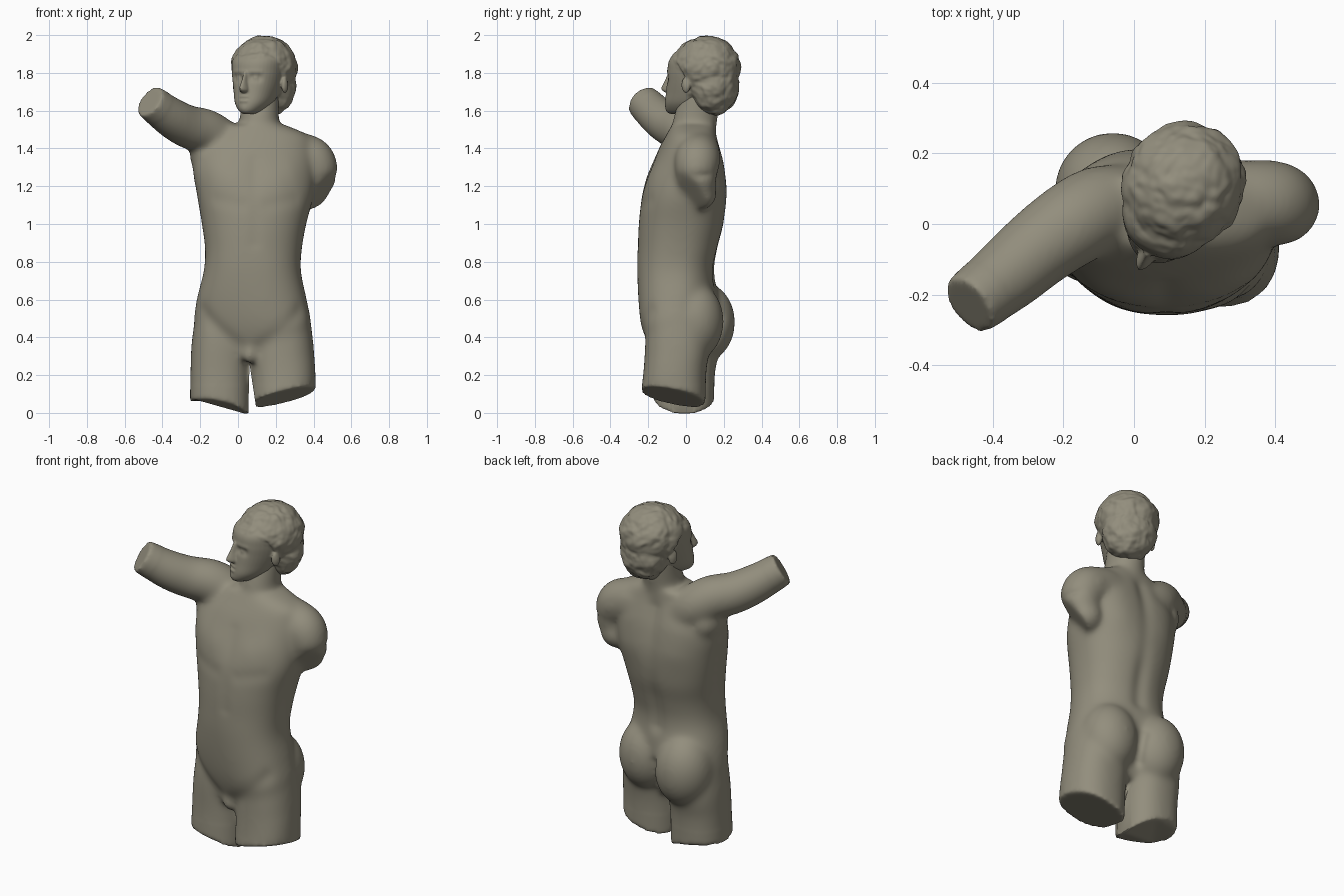
import bpy, bmesh, math
from mathutils import Vector, Matrix, noise

if "Cube" in bpy.data.objects:
    bpy.data.objects.remove(bpy.data.objects["Cube"])

stone = bpy.data.materials.new("olive_grey_stone")
stone.diffuse_color = (0.29, 0.27, 0.205, 1)
stone.use_nodes = True
stone.node_tree.nodes["Principled BSDF"].inputs["Base Color"].default_value = stone.diffuse_color


def curve_through(pts, steps=6):
    """Catmull-Rom interpolation of tuples of any length."""
    out = []
    for i in range(len(pts) - 1):
        a, b = pts[max(i - 1, 0)], pts[i]
        c, d = pts[i + 1], pts[min(i + 2, len(pts) - 1)]
        for s in range(steps):
            t = s / steps
            out.append([0.5 * (2 * q + (r - p) * t + (2 * p - 5 * q + 4 * r - w) * t * t
                               + (3 * q - p - 3 * r + w) * t ** 3)
                        for p, q, r, w in zip(a, b, c, d)])
    return out + [list(pts[-1])]


def skin(bm, rings):
    """Closed skin over rings of points, with flat caps."""
    vs = [[bm.verts.new(p) for p in ring] for ring in rings]
    n = len(vs[0])
    for a, b in zip(vs, vs[1:]):
        for i in range(n):
            j = (i + 1) % n
            bm.faces.new((a[i], a[j], b[j], b[i]))
    bm.faces.new(vs[0][::-1])
    bm.faces.new(vs[-1])
    return [v for ring in vs for v in ring]


def loft(bm, sections, power=2.3, n=40, shear=None):
    """Upright loft; each section is z, x0, x1, y0, y1, twist in degrees."""
    rings = []
    for z, x0, x1, y0, y1, rot in curve_through(sections):
        ring = []
        for k in range(n):
            c, s = math.cos(k * math.tau / n), math.sin(k * math.tau / n)
            p = Vector((math.copysign(abs(c) ** (2 / power), c) * (x1 - x0) / 2,
                        math.copysign(abs(s) ** (2 / power), s) * (y1 - y0) / 2, z))
            p = Matrix.Rotation(math.radians(rot), 3, 'Z') @ p
            p += Vector(((x0 + x1) / 2, (y0 + y1) / 2, 0))
            if shear:
                p.z += shear(p.x, p.y) * max(0, 1 - z / 0.3)
            ring.append(p)
        rings.append(ring)
    skin(bm, rings)


def tube(bm, path, n=32):
    """Round limb through points x, y, z, radius."""
    pts = curve_through(path)
    rings = []
    for i, (x, y, z, r) in enumerate(pts):
        t = Vector(pts[min(i + 1, len(pts) - 1)][:3]) - Vector(pts[max(i - 1, 0)][:3])
        q = t.to_track_quat('Z', 'Y')
        rings.append([Vector((x, y, z)) + q @ Vector((r * math.cos(k * math.tau / n),
                      r * math.sin(k * math.tau / n), 0)) for k in range(n)])
    return skin(bm, rings)


def ball(bm, centre, radii, sub=4):
    m = Matrix.Translation(centre) @ Matrix.Diagonal((*radii, 1))
    return bmesh.ops.create_icosphere(bm, subdivisions=sub, radius=1, matrix=m)["verts"]


def make(bm, name):
    bmesh.ops.recalc_face_normals(bm, faces=bm.faces)
    me = bpy.data.meshes.new(name)
    bm.to_mesh(me)
    bm.free()
    ob = bpy.data.objects.new(name, me)
    bpy.context.collection.objects.link(ob)
    me.materials.append(stone)
    return ob


def apply_mod(ob, kind, **props):
    m = ob.modifiers.new("step", kind)
    for k, v in props.items():
        setattr(m, k, v)
    bpy.context.view_layer.objects.active = ob
    bpy.ops.object.modifier_apply(modifier=m.name)


def sculpt(ob, strokes):
    """Push the surface along its normal near each stroke: start, end, radius, amount."""
    for p, q, r, amt in strokes:
        p, q = Vector(p), Vector(q)
        d = q - p
        normals = [v.normal.copy() for v in ob.data.vertices]
        for v, nrm in zip(ob.data.vertices, normals):
            t = max(0, min(1, (v.co - p).dot(d) / d.length_squared)) if d.length else 0
            e = (v.co - p - d * t).length / r
            if e < 2.5:
                v.co += nrm * amt * math.exp(-e * e)


# ---- torso, neck, legs and arms
bm = bmesh.new()
loft(bm, [(0.28, -0.16, 0.32, -0.16, 0.08, -12), (0.36, -0.21, 0.375, -0.195, 0.12, -12),
          (0.47, -0.235, 0.39, -0.228, 0.16, -12), (0.6, -0.22, 0.365, -0.247, 0.165, -9),
          (0.75, -0.182, 0.334, -0.258, 0.15, -4), (0.87, -0.175, 0.339, -0.257, 0.17, 0),
          (1.0, -0.192, 0.362, -0.252, 0.202, 0), (1.15, -0.217, 0.4, -0.234, 0.214, 2),
          (1.3, -0.24, 0.41, -0.182, 0.2, 3), (1.4, -0.21, 0.4, -0.142, 0.178, 3),
          (1.47, -0.15, 0.37, -0.105, 0.16, 2), (1.525, -0.07, 0.25, -0.075, 0.155, 0)])
loft(bm, [(1.4, -0.02, 0.25, -0.11, 0.16, 0), (1.5, 0.0, 0.225, -0.075, 0.16, 0),
          (1.57, 0.01, 0.217, -0.065, 0.17, 0), (1.72, 0.02, 0.22, -0.02, 0.19, 0)], 2)
loft(bm, [(0, -0.254, 0.062, -0.172, 0.148, 0), (0.2, -0.252, 0.064, -0.167, 0.155, 0),
          (0.36, -0.247, 0.066, -0.167, 0.18, 0), (0.52, -0.225, 0.05, -0.16, 0.17, 0)],
     2.3, shear=lambda x, y: 0.058 - 0.066 * max(0, (x + 0.25) / 0.3) ** 2 + 0.02 * (y / 0.15) ** 2)
loft(bm, [(0, 0.073, 0.412, -0.237, 0.103, 0), (0.2, 0.07, 0.409, -0.224, 0.108, 0),
          (0.36, 0.07, 0.4, -0.217, 0.125, 0), (0.52, 0.09, 0.38, -0.205, 0.12, 0)],
     2.3, shear=lambda x, y: 0.085 + 0.25 * (x - 0.25) - 0.2 * (y + 0.065))
ball(bm, (-0.06, 0.095, 0.48), (0.165, 0.165, 0.21))      # buttocks
ball(bm, (0.215, 0.045, 0.485), (0.16, 0.155, 0.205))
ball(bm, (0.062, -0.165, 0.31), (0.045, 0.05, 0.05))
ball(bm, (-0.17, 0.02, 1.36), (0.085, 0.12, 0.1))        # raised armpit
ARM_END = Vector((-0.468, -0.23, 1.65))
tube(bm, [(0.02, 0.06, 1.38, 0.1), (-0.09, 0.045, 1.435, 0.122), (-0.175, 0.0, 1.488, 0.122),
          (-0.27, -0.068, 1.517, 0.114), (-0.36, -0.145, 1.568, 0.106), (*ARM_END, 0.091)])


# short arm stump with a sloping cut
def slope_cut(verts):
    nrm = Vector((0.62, -0.5, -0.6)).normalized()
    for v in verts:
        v.co -= nrm * max(0, (v.co - Vector((0.452, 0.03, 1.18))).dot(nrm)) * 0.95


slope_cut(tube(bm, [(0.2, 0.07, 1.4, 0.1), (0.3, 0.07, 1.385, 0.107), (0.39, 0.06, 1.34, 0.12),
                    (0.42, 0.055, 1.26, 0.11), (0.41, 0.065, 1.18, 0.092)]))
slope_cut(ball(bm, (0.4, 0.07, 1.16), (0.092, 0.092, 0.09)))

body = make(bm, "torso")
apply_mod(body, 'REMESH', mode='VOXEL', voxel_size=0.0105)

# blend the parts, keeping the cut ends firmer
group = body.vertex_groups.new(name="blend")
for v in body.data.vertices:
    crisp = (v.co - ARM_END).length < 0.12 or v.co.z < 0.15
    group.add([v.index], 0.25 if crisp else 1.0, 'REPLACE')
apply_mod(body, 'SMOOTH', factor=0.5, iterations=45, vertex_group="blend")

# anatomy
strokes = [((0.09, 0.18, 1.42), (0.09, 0.16, 0.72), 0.045, -0.014),    # spine
           ((0.085, 0.18, 0.5), (0.08, 0.13, 0.36), 0.03, -0.015),     # cleft
           ((0.07, -0.2, 0.31), (0.33, -0.2, 0.54), 0.04, -0.007),     # groin
           ((0.05, -0.2, 0.31), (-0.19, -0.14, 0.54), 0.04, -0.007),
           ((0.09, -0.18, 1.34), (0.09, -0.25, 0.9), 0.035, -0.004),   # breastbone
           ((0.27, 0.19, 1.3), (0.25, 0.19, 1.2), 0.1, 0.01),          # shoulder blades
           ((-0.06, 0.17, 1.3), (-0.05, 0.18, 1.2), 0.1, 0.01)]
for side in (-1, 1):
    x = 0.09 + side * 0.13
    strokes += [((x, -0.19, 1.25), (x + side * 0.05, -0.18, 1.27), 0.085, 0.009),   # chest
                ((x - side * 0.06, -0.24, 1.1), (x + side * 0.08, -0.2, 1.13), 0.04, -0.004)]
sculpt(body, strokes)

# gap between the legs
bm = bmesh.new()
skin(bm, [[(0.053, y, -0.05), (0.108, y, -0.05), (0.061, y, 0.26)] for y in (-0.5, 0.5)])
gap = make(bm, "leg_gap_cutter")
gap.hide_render = True
apply_mod(body, 'BOOLEAN', operation='DIFFERENCE', object=gap, solver='EXACT')
bpy.data.objects.remove(gap)


# ---- head, made facing -y around its own axis
def hair_amount(p):
    edge = max(p.z - 1.885, min(p.y + 0.055, p.z - 1.55), (p.z - 1.82) * 0.5 + (p.y + 0.09) * 0.7)
    return max(0, min(1, edge / 0.025 + 0.5))


bm = bmesh.new()
loft(bm, [(1.583, -0.03, 0.03, -0.215, -0.1, 0), (1.6, -0.06, 0.06, -0.232, -0.04, 0),
          (1.64, -0.093, 0.093, -0.236, 0.02, 0), (1.7, -0.115, 0.115, -0.226, 0.08, 0),
          (1.76, -0.13, 0.13, -0.217, 0.1, 0), (1.81, -0.137, 0.137, -0.213, 0.1, 0),
          (1.87, -0.137, 0.137, -0.2, 0.1, 0), (1.93, -0.11, 0.11, -0.14, 0.08, 0)], 2.25)
loft(bm, [(1.695, -0.018, 0.018, -0.245, -0.17, 0), (1.705, -0.026, 0.026, -0.262, -0.17, 0),
          (1.72, -0.024, 0.024, -0.27, -0.17, 0), (1.76, -0.016, 0.016, -0.249, -0.17, 0),
          (1.81, -0.014, 0.014, -0.225, -0.17, 0)], 1.8, 20)             # nose
for v in ball(bm, (0, 0, 1.83), (0.17, 0.183, 0.166), 5):                # hair cap
    v.co = Vector((0, 0, 1.83)).lerp(v.co, 0.8 + 0.2 * hair_amount(v.co))
ball(bm, (0, 0.05, 1.735), (0.15, 0.126, 0.16))                          # nape hair
for s in (-1, 1):
    ball(bm, (s * 0.146, -0.045, 1.735), (0.016, 0.026, 0.042), 3)       # ears
head = make(bm, "head")
apply_mod(head, 'REMESH', mode='VOXEL', voxel_size=0.0052)
apply_mod(head, 'SMOOTH', factor=0.5, iterations=8)

# face
strokes = [((-0.026, -0.238, 1.664), (0.026, -0.238, 1.664), 0.007, -0.005),
           ((-0.016, -0.238, 1.675), (0.016, -0.238, 1.675), 0.01, 0.006),
           ((-0.014, -0.238, 1.652), (0.014, -0.238, 1.652), 0.01, 0.007),
           ((0, -0.235, 1.612), (0, -0.235, 1.612), 0.025, 0.006)]
for s in (-1, 1):
    strokes += [((s * 0.042, -0.212, 1.777), (s * 0.068, -0.2, 1.775), 0.021, -0.012),
                ((s * 0.05, -0.2, 1.774), (s * 0.06, -0.198, 1.774), 0.013, 0.008),
                ((s * 0.025, -0.214, 1.806), (s * 0.085, -0.195, 1.804), 0.014, 0.003)]
sculpt(head, strokes)

# wavy curls
normals = [v.normal.copy() for v in head.data.vertices]
for v, nrm in zip(head.data.vertices, normals):
    k = hair_amount(v.co)
    ear = min(1, (Vector((abs(v.co.x), v.co.y, v.co.z)) - Vector((0.15, -0.045, 1.735))).length / 0.06)
    p = v.co + noise.noise_vector(v.co * 10) * 0.02
    curl = 0.009 * noise.noise(p * 17) + 0.004 * noise.noise(p * 34)
    v.co += nrm * curl * k * ear

turn = Matrix.Translation((0.14, 0.108, 0)) @ Matrix.Rotation(math.radians(-28), 4, 'Z')
head.data.transform(turn)

for ob in (body, head):
    bpy.ops.object.select_all(action='DESELECT')
    ob.select_set(True)
    bpy.context.view_layer.objects.active = ob
    bpy.ops.object.shade_smooth_by_angle(angle=math.radians(50))
